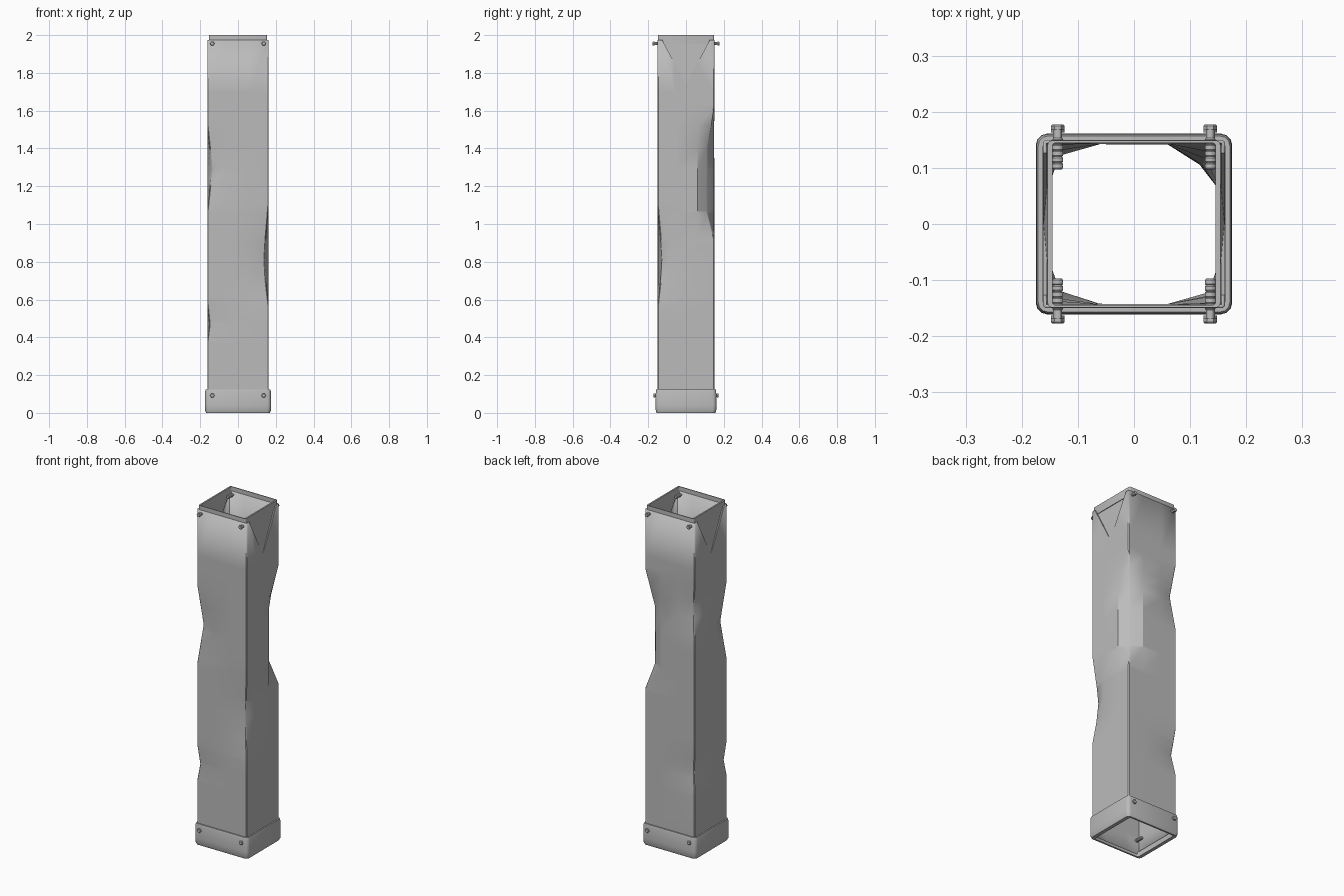
import bpy, bmesh, math

if "Cube" in bpy.data.objects:
    bpy.data.objects.remove(bpy.data.objects["Cube"])

steel = bpy.data.materials.new("grey steel")
steel.diffuse_color = (0.5, 0.5, 0.5, 1)
steel.use_nodes = True
steel.node_tree.nodes["Principled BSDF"].inputs["Base Color"].default_value = steel.diffuse_color
HX, HY, WALL = 0.162, 0.15, 0.007


def finish(name, bm, angle=35):
    bmesh.ops.recalc_face_normals(bm, faces=bm.faces)
    me = bpy.data.meshes.new(name)
    bm.to_mesh(me)
    bm.free()
    ob = bpy.data.objects.new(name, me)
    bpy.context.collection.objects.link(ob)
    me.materials.append(steel)
    bpy.ops.object.select_all(action='DESELECT')
    bpy.context.view_layer.objects.active = ob
    ob.select_set(True)
    if angle:
        bpy.ops.object.shade_smooth_by_angle(angle=math.radians(angle))
    return ob


def skin(bm, loops, closed=False):
    """Bridge successive point rings with quads."""
    rings = [[bm.verts.new(p) for p in lp] for lp in loops]
    pairs = list(zip(rings, rings[1:])) + ([(rings[-1], rings[0])] if closed else [])
    n = len(rings[0])
    for a, b in pairs:
        for i in range(n):
            j = (i + 1) % n
            bm.faces.new((a[i], a[j], b[j], b[i]))
    return rings


def rect(x, y, c, z):
    """Rectangle with rounded corners of radius c."""
    pts = []
    for k, (sx, sy) in enumerate(((1, 1), (-1, 1), (-1, -1), (1, -1))):
        for s in range(4):
            a = math.pi / 2 * k + math.pi / 6 * s
            pts.append((sx * (x - c) + c * math.cos(a), sy * (y - c) + c * math.sin(a), z))
    return pts


# Corner dents: for each corner, (height, inward push) profile
DENTS = {
    (1, 1): [(0.92, 0), (1.06, .037), (1.2, .038), (1.4, .036), (1.62, 0)],
    (-1, 1): [(0.37, 0), (0.49, .017), (0.65, 0), (1.25, 0), (1.45, .022), (1.64, 0)],
    (-1, -1): [(0.38, 0), (0.47, .011), (0.58, 0), (1.07, 0), (1.29, .024), (1.52, 0)],
    (1, -1): [(0.57, 0), (0.7, .015), (0.81, .022), (0.9, .017), (1.1, 0)],
}


def push(corner, z):
    prof = DENTS[corner]
    for (z0, d0), (z1, d1) in zip(prof, prof[1:]):
        if z0 <= z <= z1:
            return d0 + (d1 - d0) * (z - z0) / (z1 - z0)
    return 0


def tube_ring(z):
    pts = []
    for k, (sx, sy) in enumerate(((1, 1), (-1, 1), (-1, -1), (1, -1))):
        d = push((sx, sy), z)
        along_x = (sx * (HX - .10), sy * (HY - d * .04), z)
        along_y = (sx * (HX - d * .04), sy * (HY - .09), z)
        e = .004  # tiny corner chamfer
        near_x = (sx * (HX - d - e), sy * (HY - d), z)
        near_y = (sx * (HX - d), sy * (HY - d - e), z)
        seq = [along_y, near_y, near_x, along_x]
        pts += seq if k % 2 == 0 else seq[::-1]
    return pts


# Dented hollow tube
levels = sorted({0.015, 0.125, 1.7, 1.975} | {z for p in DENTS.values() for z, _ in p})
bm = bmesh.new()
skin(bm, [tube_ring(z) for z in levels])
tube = finish("dented_tube", bm, 30)
wall = tube.modifiers.new("wall", 'SOLIDIFY')
wall.thickness = WALL
wall.offset = -1

# V-shaped openings on both sides, each with a bent-in flap
for s, side in ((1, "right"), (-1, "left")):
    bm = bmesh.new()
    tri = [(-.14, 2.0), (.14, 2.0), (0, 1.74)]
    rings = skin(bm, [[(s * x, y, z) for y, z in tri] for x in (.150, .18)])
    for r in rings:
        bm.faces.new(r)
    cutter = finish(side + "_notch_cutter", bm, 0)
    cutter.hide_render = True
    cutter.hide_viewport = True
    cut = tube.modifiers.new(side + " notch", 'BOOLEAN')
    cut.operation = 'DIFFERENCE'
    cut.solver = 'EXACT'
    cut.object = cutter

    bm = bmesh.new()
    flap = [(.149, -.132, 1.977), (.149, .132, 1.977), (.161, 0, 1.74)]
    rings = skin(bm, [[(s * (x - t), y, z) for x, y, z in flap] for t in (0, .004)])
    for r in rings:
        bm.faces.new(r)
    finish(side + "_bent_flap", bm, 0)

# Rim insert standing slightly proud of the tube top
bm = bmesh.new()
skin(bm, [rect(.154, .149, .008, 1.95), rect(.154, .149, .008, 2.0),
          rect(.145, .144, .004, 2.0), rect(.145, .144, .004, 1.95)], closed=True)
finish("top_rim", bm)

# Base collar with a rounded lower edge
bm = bmesh.new()
skin(bm, [rect(.163, .149, .012, .125), rect(.171, .157, .018, .125), rect(.174, .16, .02, .115),
          rect(.175, .161, .02, .04), rect(.174, .16, .02, .012), rect(.169, .155, .018, 0),
          rect(.149, .145, .008, 0), rect(.149, .145, .008, .03)])
finish("base_collar", bm, 50)


# Threaded bolts: turned shaft with a hexagonal head, pointing along y
def bolt(name, x, z, s, out):
    bm = bmesh.new()
    tip = .097
    prof = [(tip, .007)]
    for i in range(5):
        y = tip + .003 + i * .011
        prof += [(y, .0095), (y + .007, .0095), (y + .009, .008)]
    prof += [(out - .009, .008)]
    for p, n in ((prof, 12), ([(out - .009, .012), (out - .002, .012), (out, .010)], 6)):
        rings = skin(bm, [[(x + r * math.cos(2 * math.pi * k / n), s * y,
                            z + r * math.sin(2 * math.pi * k / n)) for k in range(n)] for y, r in p])
        bm.faces.new(rings[0])
        bm.faces.new(rings[-1])
    finish(name, bm, 30)


for z, out, where in ((1.955, .177, "top"), (.092, .172, "base")):
    for s, face in ((-1, "front"), (1, "back")):
        for sx, side in ((-1, "left"), (1, "right")):
            bolt(f"{where}_{face}_{side}_bolt", sx * .136, z, s, out)
